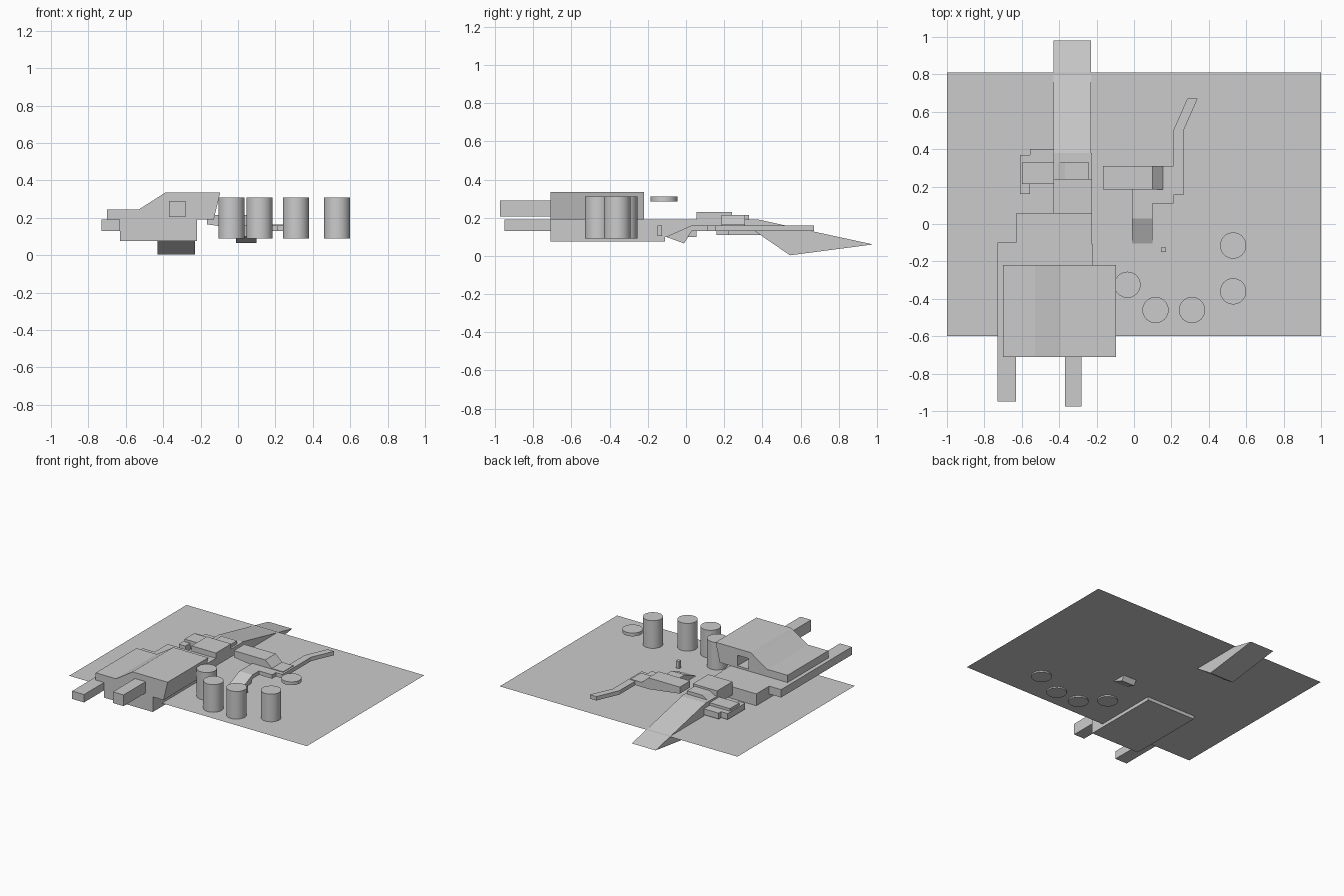
import bpy, bmesh, math
from mathutils import Vector

if "Cube" in bpy.data.objects:
    bpy.data.objects.remove(bpy.data.objects["Cube"])


def prism(name, profile, lo, hi, axis):
    """Extrude a 2D profile along an axis: x -> (y,z), y -> (x,z), z -> (x,y)."""
    place = {"x": lambda a, b, t: (t, a, b),
             "y": lambda a, b, t: (a, t, b),
             "z": lambda a, b, t: (a, b, t)}[axis]
    bm = bmesh.new()
    face = bm.faces.new([bm.verts.new(place(a, b, lo)) for a, b in profile])
    ext = bmesh.ops.extrude_face_region(bm, geom=[face], use_keep_orig=True)
    moved = [v for v in ext["geom"] if isinstance(v, bmesh.types.BMVert)]
    bmesh.ops.translate(bm, verts=moved, vec=Vector(place(0, 0, hi - lo)))
    bmesh.ops.recalc_face_normals(bm, faces=bm.faces)
    mesh = bpy.data.meshes.new(name)
    bm.to_mesh(mesh)
    bm.free()
    obj = bpy.data.objects.new(name, mesh)
    bpy.context.collection.objects.link(obj)
    return obj


def box(name, x0, x1, y0, y1, z0, z1):
    return prism(name, [(x0, y0), (x1, y0), (x1, y1), (x0, y1)], z0, z1, "z")


def tank(name, x, y, z0, z1):
    bpy.ops.mesh.primitive_cylinder_add(vertices=32, radius=0.07, depth=z1 - z0,
                                        location=(x, y, (z0 + z1) / 2))
    bpy.context.object.name = name
    bpy.ops.object.shade_smooth_by_angle(angle=math.radians(35))


# Flat site sheet
bpy.ops.mesh.primitive_plane_add(size=1, location=(0, 0.105, 0.1))
site = bpy.context.object
site.name = "site_plane"
site.scale = (2, 1.41, 1)

# Main hall: lower block, side corridor and front corridor
box("hall_base", -0.63, -0.22, -0.71, -0.11, 0.075, 0.19)
box("hall_extension", -0.63, -0.225, -0.11, 0.055, 0.1, 0.19)
box("side_corridor", -0.73, -0.63, -0.95, -0.10, 0.13, 0.19)
box("front_corridor", -0.37, -0.28, -0.975, -0.71, 0.205, 0.29)

# Upper hall with stepped roof and a square opening at the back
roof = prism("hall_upper", [(-0.70, 0.19), (-0.13, 0.19), (-0.095, 0.335),
                            (-0.39, 0.335), (-0.42, 0.315), (-0.53, 0.245),
                            (-0.70, 0.245)], -0.71, -0.22, "y")
cutter = box("opening_cutter", -0.37, -0.28, -0.68, -0.1, 0.205, 0.285)
cutter.hide_render = True
cutter.hide_set(True)
cut = roof.modifiers.new("opening", "BOOLEAN")
cut.object = cutter
cut.solver = "EXACT"

# West passage running back to the long ramp
box("west_passage", -0.43, -0.225, 0.055, 0.38, 0.13, 0.19)
box("west_upper_block", -0.43, -0.225, 0.055, 0.24, 0.19, 0.23)
prism("west_crossbar", [(-0.60, 0.14), (-0.24, 0.14), (-0.24, 0.215), (-0.37, 0.215),
                        (-0.43, 0.175), (-0.60, 0.175)], 0.215, 0.33, "y")
prism("west_plate", [(-0.61, 0.16), (-0.555, 0.16), (-0.555, 0.22), (-0.43, 0.22),
                     (-0.43, 0.40), (-0.555, 0.40), (-0.555, 0.37), (-0.61, 0.37)],
      0.11, 0.155, "z")
prism("long_ramp", [(0.36, 0.13), (0.545, 0.003), (0.98, 0.06), (0.38, 0.19)],
      -0.43, -0.23, "x")

# East passage: plate with bent tail, short ramp and crossbar
prism("east_passage", [(-0.01, 0.03), (0.10, 0.03), (0.10, 0.11), (0.21, 0.11),
                       (0.21, 0.155), (0.265, 0.155), (0.265, 0.50), (0.34, 0.67),
                       (0.285, 0.67), (0.21, 0.50), (0.21, 0.25), (-0.01, 0.25)],
      0.13, 0.16, "z")
prism("short_ramp", [(-0.105, 0.10), (-0.01, 0.065), (0.03, 0.13), (0.03, 0.16)],
      -0.01, 0.10, "x")
prism("east_crossbar", [(-0.165, 0.165), (0.09, 0.13), (0.25, 0.13), (0.25, 0.165),
                        (0.155, 0.165), (0.10, 0.215), (-0.165, 0.215)],
      0.185, 0.31, "y")
box("small_post", 0.145, 0.17, -0.15, -0.125, 0.105, 0.16)

# Row of round tanks and one floating lid
for i, (x, y) in enumerate([(-0.035, -0.325), (0.115, -0.46), (0.31, -0.46), (0.53, -0.36)]):
    tank(f"tank_{i + 1}", x, y, 0.09, 0.31)
tank("tank_lid", 0.53, -0.115, 0.285, 0.31)
